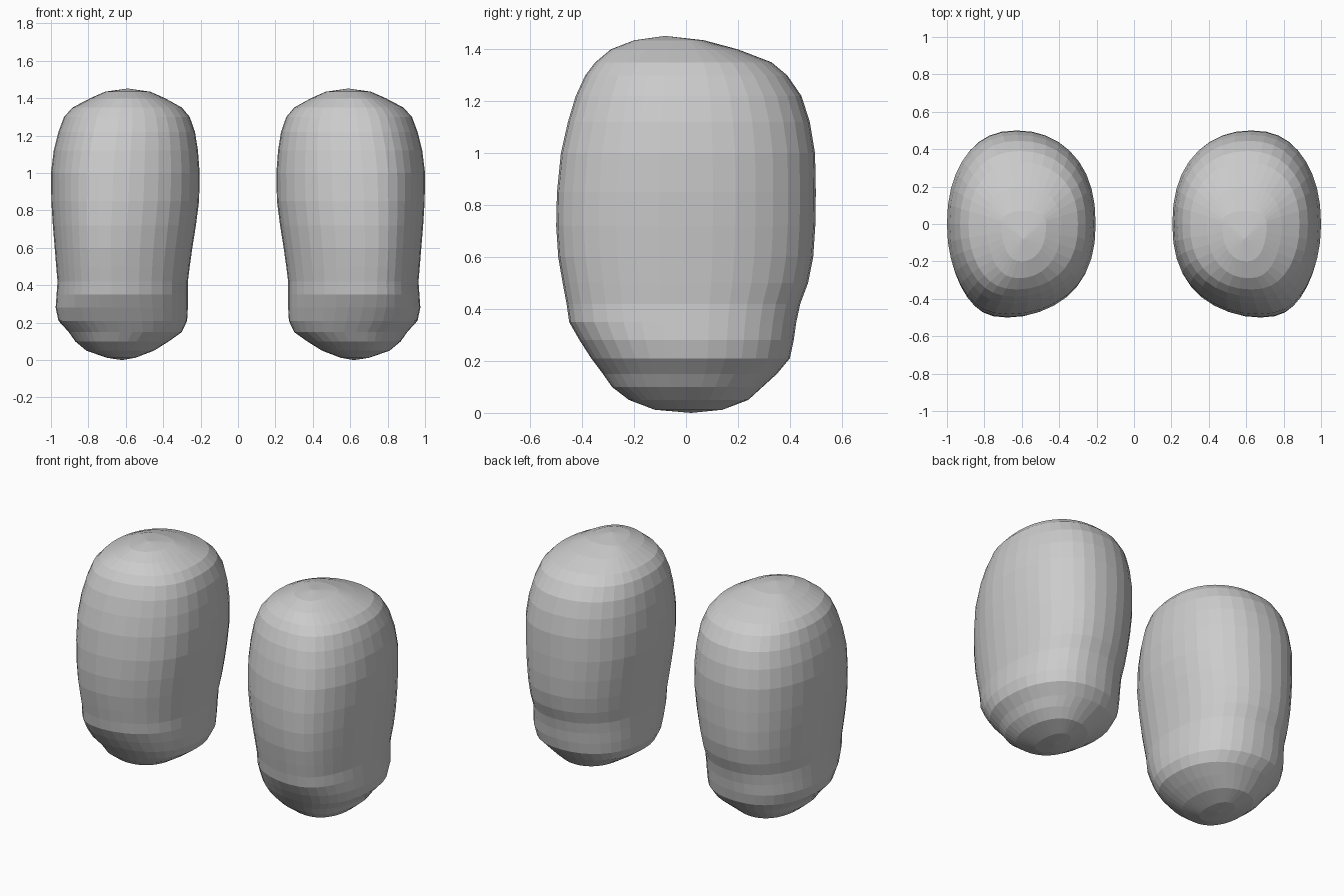
import bpy, bmesh, math

# Cross-section levels: z, inner x, outer x, front y, back y
LEVELS = [
    (0.012, 0.55, 0.70, -0.12, 0.14),
    (0.05, 0.45, 0.81, -0.22, 0.24),
    (0.10, 0.37, 0.87, -0.285, 0.295),
    (0.15, 0.30, 0.905, -0.32, 0.35),
    (0.21, 0.272, 0.96, -0.365, 0.40),
    (0.28, 0.268, 0.975, -0.41, 0.415),
    (0.35, 0.268, 0.97, -0.45, 0.425),
    (0.42, 0.268, 0.965, -0.46, 0.44),
    (0.50, 0.258, 0.972, -0.475, 0.47),
    (0.60, 0.244, 0.98, -0.492, 0.49),
    (0.72, 0.225, 0.99, -0.50, 0.498),
    (0.85, 0.208, 0.998, -0.497, 0.50),
    (1.00, 0.205, 1.00, -0.482, 0.497),
    (1.12, 0.214, 0.985, -0.455, 0.477),
    (1.22, 0.230, 0.96, -0.425, 0.445),
    (1.30, 0.258, 0.93, -0.388, 0.39),
    (1.35, 0.30, 0.885, -0.35, 0.33),
    (1.40, 0.39, 0.79, -0.29, 0.20),
    (1.435, 0.47, 0.71, -0.20, 0.07),
]
SIDES = 36


def spow(v, p):
    return math.copysign(abs(v) ** p, v)


def make_body(name, side):
    bm = bmesh.new()
    rings = []
    for z, x0, x1, y0, y1 in LEVELS:
        cx, rx = (x0 + x1) / 2, (x1 - x0) / 2
        ring = []
        for i in range(SIDES):
            a = 2 * math.pi * i / SIDES
            c, s = spow(math.cos(a), 0.9), spow(math.sin(a), 0.9)
            # front leans outward, widest line stays near y = 0
            y = s * (y1 if s > 0 else -y0)
            x = cx + rx * c + (0.28 if s < 0 else 0.1) * y * y * (1 - abs(c) ** 2)
            ring.append(bm.verts.new((side * x, y, z)))
        rings.append(ring)
    # Side walls
    for lo, hi in zip(rings, rings[1:]):
        for i in range(SIDES):
            j = (i + 1) % SIDES
            bm.faces.new((lo[i], lo[j], hi[j], hi[i]))
    # Rounded end caps
    for ring, tip in ((rings[0], (0.62, 0.02, 0.0)), (rings[-1], (0.59, -0.08, 1.452))):
        v = bm.verts.new((side * tip[0], tip[1], tip[2]))
        for i in range(SIDES):
            bm.faces.new((ring[i], ring[(i + 1) % SIDES], v))
    bmesh.ops.recalc_face_normals(bm, faces=bm.faces)
    mesh = bpy.data.meshes.new(name)
    bm.to_mesh(mesh)
    bm.free()
    bpy.context.collection.objects.link(bpy.data.objects.new(name, mesh))


# Mirrored pair
make_body("right_boot", 1)
make_body("left_boot", -1)
